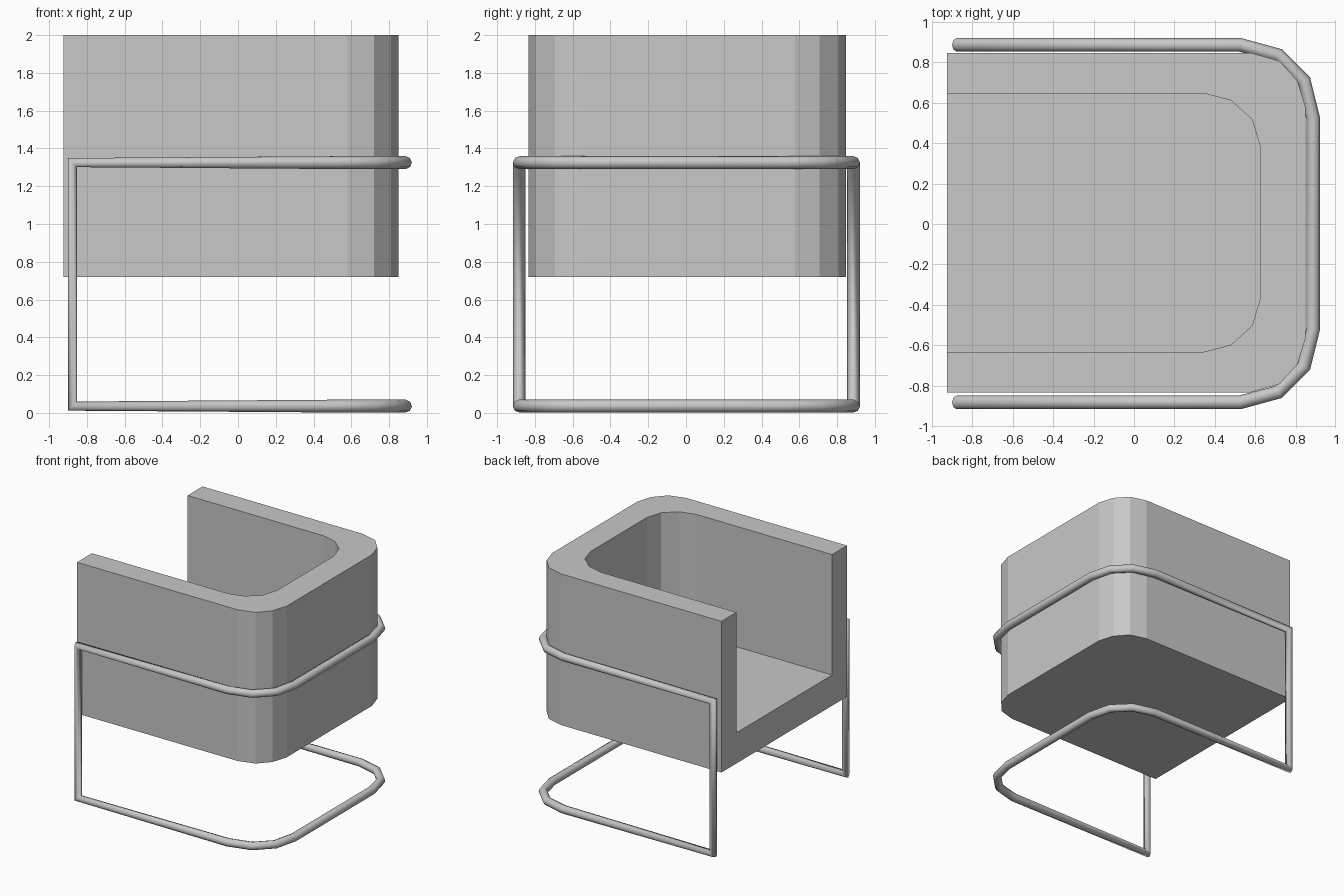
import bpy
import bmesh

cube = bpy.data.objects.get("Cube")
if cube:
    bpy.data.objects.remove(cube, do_unlink=True)


def make_material(name, value):
    mat = bpy.data.materials.new(name)
    colour = (value, value, value, 1)
    mat.diffuse_color = colour
    mat.use_nodes = True
    mat.node_tree.nodes["Principled BSDF"].inputs["Base Color"].default_value = colour
    return mat


grey = make_material("plain grey", 0.58)

FRONT = -0.925   # open side of the chair
BASE, SEAT, TOP = 0.72, 0.98, 2.0


def add_object(name, data):
    obj = bpy.data.objects.new(name, data)
    bpy.context.collection.objects.link(obj)
    data.materials.append(grey)
    return obj


def u_shape(corner, start, mid_y):
    """Open U seen from above: one corner mirrored across the middle line."""
    half = [(start, corner[0][1])] + corner
    return ([(x, mid_y + y) for x, y in half]
            + [(x, mid_y - y) for x, y in reversed(half)])


def extrude(name, outline, bottom, top):
    bm = bmesh.new()
    face = bm.faces.new([bm.verts.new((x, y, bottom)) for x, y in outline])
    result = bmesh.ops.extrude_face_region(bm, geom=[face])
    moved = [g for g in result["geom"] if isinstance(g, bmesh.types.BMVert)]
    bmesh.ops.translate(bm, verts=moved, vec=(0, 0, top - bottom))
    bmesh.ops.recalc_face_normals(bm, faces=bm.faces)
    mesh = bpy.data.meshes.new(name)
    bm.to_mesh(mesh)
    bm.free()
    return add_object(name, mesh)


# Upholstered tub: solid block with the sitting space cut out of it
outer = [(0.58, 0.84), (0.72, 0.80), (0.81, 0.70), (0.85, 0.57)]
inner = [(0.345, 0.64), (0.48, 0.605), (0.585, 0.51), (0.625, 0.375)]
tub = extrude("upholstered_tub", u_shape(outer, FRONT, 0.007), BASE, TOP)
cutter = extrude("sitting_space_cutter", u_shape(inner, FRONT - 0.2, 0.007),
                 SEAT, TOP + 0.2)
cutter.hide_render = True
cutter.hide_set(True)
cut = tub.modifiers.new("sitting space", "BOOLEAN")
cut.operation = "DIFFERENCE"
cut.solver = "EXACT"
cut.object = cutter

# Tubular frame: one closed loop, a U on the floor and a U around the tub
bend = [(0.525, 0.885), (0.715, 0.834), (0.842, 0.707), (0.887, 0.522)]
rail = u_shape(bend, -0.877, 0.002)
path = [(x, y, 0.036) for x, y in rail]
path += [(x, y, 1.325) for x, y in reversed(rail)]
curve = bpy.data.curves.new("tube_frame", "CURVE")
curve.dimensions = "3D"
curve.bevel_depth = 0.034
curve.bevel_resolution = 2
spline = curve.splines.new("POLY")
spline.points.add(len(path) - 1)
for point, co in zip(spline.points, path):
    point.co = (*co, 1)
spline.use_cyclic_u = True
spline.use_smooth = True
add_object("tube_frame", curve)
